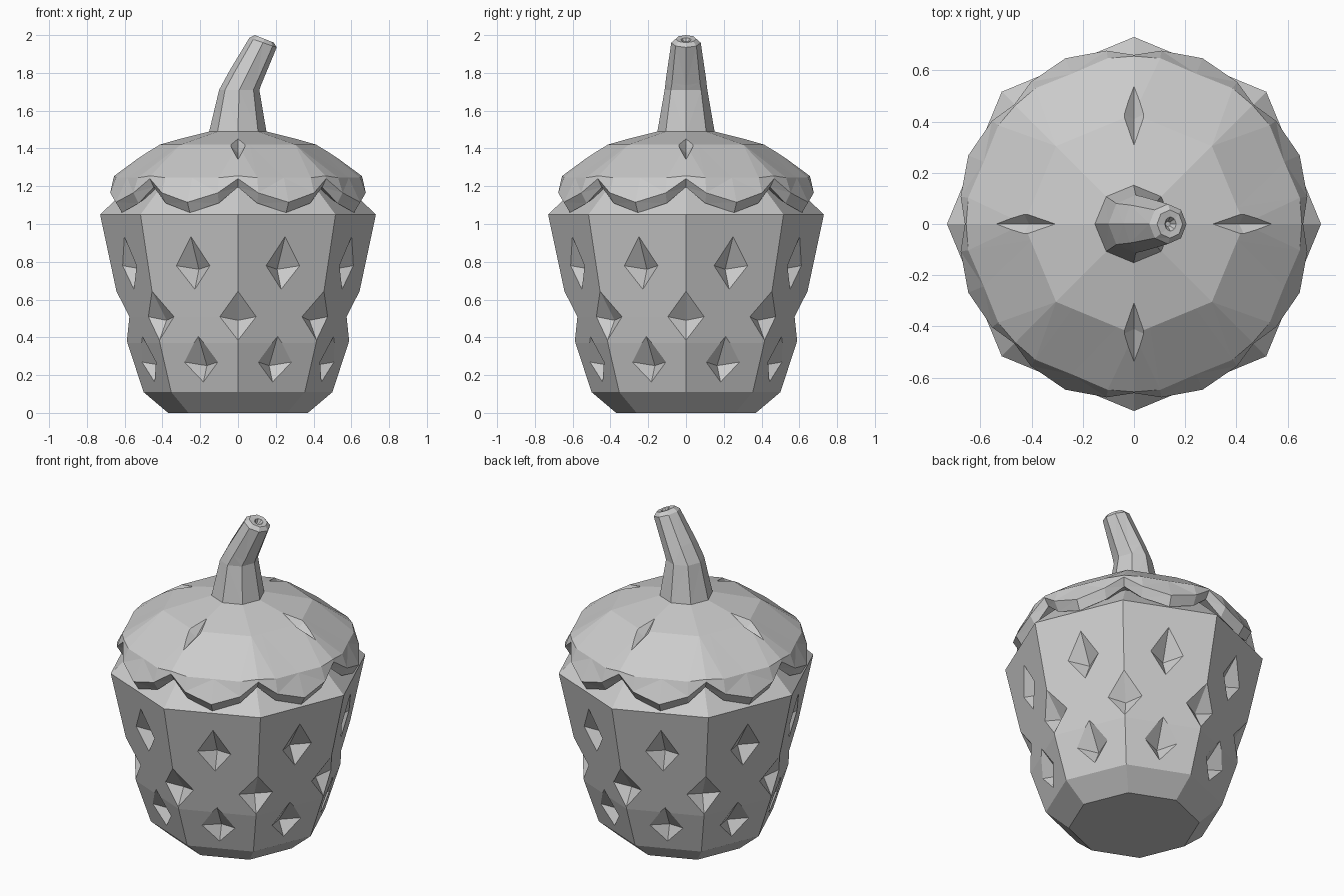
import bpy, bmesh, math
from mathutils import Vector

if "Cube" in bpy.data.objects:
    bpy.data.objects.remove(bpy.data.objects["Cube"], do_unlink=True)

mat = bpy.data.materials.new("plain grey")
mat.use_nodes = True
GREY = (0.6, 0.6, 0.6, 1)
mat.diffuse_color = GREY
mat.node_tree.nodes["Principled BSDF"].inputs["Base Color"].default_value = GREY

FLAT = math.cos(math.pi / 8)


def polar(r, deg, z):
    a = math.radians(deg)
    return Vector((r * math.cos(a), r * math.sin(a), z))


def finish(name, bm):
    bmesh.ops.recalc_face_normals(bm, faces=bm.faces)
    mesh = bpy.data.meshes.new(name)
    bm.to_mesh(mesh)
    bm.free()
    obj = bpy.data.objects.new(name, mesh)
    bpy.context.collection.objects.link(obj)
    mesh.materials.append(mat)
    return obj


def loft(name, rings):
    """Skin a closed solid through rings of equal point count."""
    bm = bmesh.new()
    loops = [[bm.verts.new(p) for p in ring] for ring in rings]
    n = len(loops[0])
    for a, b in zip(loops, loops[1:]):
        for i in range(n):
            j = (i + 1) % n
            bm.faces.new((a[i], a[j], b[j], b[i]))
    bm.faces.new(loops[0])
    bm.faces.new(loops[-1])
    bmesh.ops.recalc_face_normals(bm, faces=bm.faces)
    bmesh.ops.triangulate(bm, faces=[f for f in bm.faces if len(f.verts) == 4])
    return finish(name, bm)


def add_pit(bm, deg, top, mid, bottom, half, inner, outer):
    """Lopsided octahedron cutter; points are (radius, height)."""
    side = polar(half, deg + 90, 0)
    t, b, i, o, m = (bm.verts.new(polar(p[0], deg, p[1]))
                     for p in (top, bottom, inner, outer, mid))
    l, r = bm.verts.new(m.co + side), bm.verts.new(m.co - side)
    bm.verts.remove(m)
    belt = [t, l, b, r]
    for k in range(4):
        for tip in (i, o):
            bm.faces.new((belt[k], belt[(k + 1) % 4], tip))


def carve(obj, bm):
    cutter = finish("pit_cutter", bm)
    cutter.hide_render = True
    mod = obj.modifiers.new("pits", "BOOLEAN")
    mod.operation = "DIFFERENCE"
    mod.solver = "EXACT"
    mod.object = cutter
    bpy.context.view_layer.objects.active = obj
    bpy.ops.object.modifier_apply(modifier=mod.name)
    bpy.data.objects.remove(cutter, do_unlink=True)


# Eight-sided body
profile = [(0.37, 0), (0.5, 0.11), (0.585, 0.37), (0.615, 0.51),
           (0.73, 1.05), (0.5, 1.27)]
body = loft("body", [[polar(r, 45 * k, z) for k in range(8)] for r, z in profile])


def body_radius(z):
    for (r0, z0), (r1, z1) in zip(profile, profile[1:]):
        if z0 <= z <= z1:
            return r0 + (r1 - r0) * (z - z0) / (z1 - z0)


# Three rows of diamond pits: two on the faces, one on the corners
bm = bmesh.new()
for z, up, down, half, on_corner in ((0.78, 0.16, 0.13, 0.1, False),
                                     (0.51, 0.14, 0.13, 0.1, True),
                                     (0.27, 0.14, 0.11, 0.1, False)):
    k = 1 if on_corner else FLAT
    r = body_radius(z) * k
    drop = half * math.tan(math.pi / 8) if on_corner else 0
    for s in range(8):
        add_pit(bm, 45 * s + (0 if on_corner else 22.5),
                (body_radius(z + up) * k + 0.003, z + up),
                (r - drop + 0.003, z),
                (body_radius(z - down) * k + 0.003, z - down), half,
                (r - 0.08, z - 0.02), (r + 0.12, z))
carve(body, bm)

# Cap with a scalloped, thick rim: four points per side
steps = (0, 9, 22.5, 36)


def cap_ring(radii, heights):
    """Values run from notch to scallop tip, mirrored along each side."""
    return [polar(radii[i], 45 * s + steps[k], heights[i])
            for s in range(8) for k, i in enumerate((0, 1, 2, 1))]


def octagon_ring(r, z):
    radii = [r * FLAT / math.cos(math.radians(22.5 - d)) for d in steps[:3]]
    return cap_ring(radii, (z, z, z))


cap = loft("cap", [
    octagon_ring(0.15, 1.49),
    octagon_ring(0.43, 1.42),
    cap_ring((0.655, 0.655, 0.635), (1.255, 1.245, 1.245)),
    cap_ring((0.66, 0.685, 0.7), (1.24, 1.165, 1.115)),
    cap_ring((0.63, 0.65, 0.665), (1.195, 1.11, 1.06)),
    octagon_ring(0.45, 1.24),
])

# Narrow nicks across the cap's shoulder
bm = bmesh.new()
for s in range(4):
    add_pit(bm, 90 * s, (0.3, 1.456), (0.43, 1.415), (0.55, 1.338), 0.042,
            (0.41, 1.375), (0.5, 1.5))
carve(cap, bm)


# Bent stem with tilted rings and a dimpled tip
def stem_ring(left, right, half_y):
    """Ring spanning two (x, z) ends with the given half depth."""
    a, b = Vector((left[0], 0, left[1])), Vector((right[0], 0, right[1]))
    mid, half = (a + b) / 2, (b - a) / 2
    return [mid + half * math.cos(k * math.pi / 4)
            + Vector((0, half_y * math.sin(k * math.pi / 4), 0)) for k in range(8)]


loft("stem", [
    stem_ring((-0.155, 1.48), (0.152, 1.48), 0.153),
    stem_ring((-0.1, 1.71), (0.113, 1.71), 0.113),
    stem_ring((-0.04, 1.82), (0.122, 1.735), 0.105),
    stem_ring((0.06, 1.985), (0.205, 1.935), 0.078),
    stem_ring((0.09, 2.0), (0.19, 1.96), 0.055),
    stem_ring((0.12, 1.985), (0.165, 1.967), 0.028),
    stem_ring((0.122, 1.955), (0.142, 1.947), 0.01),
])
